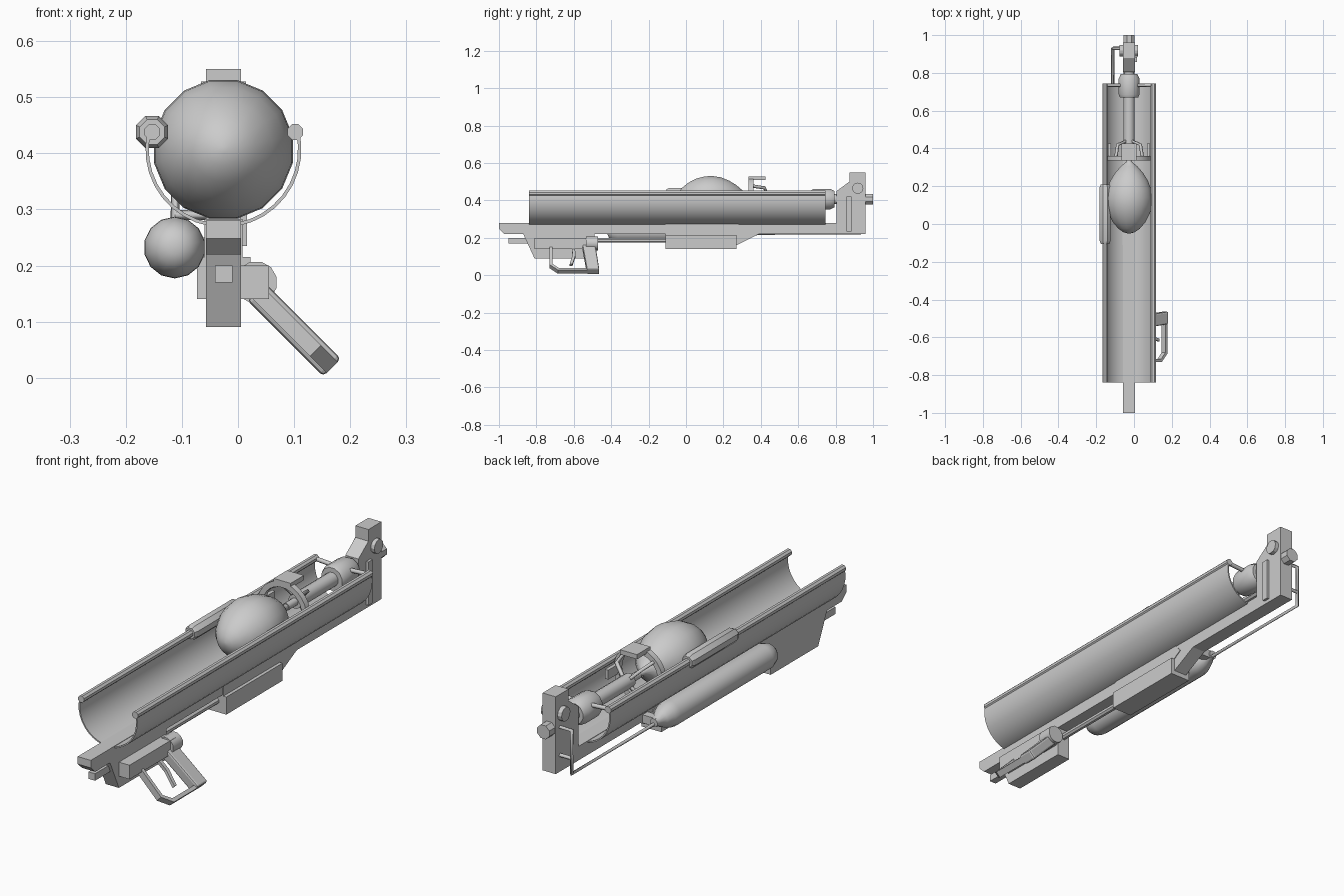
import bpy, bmesh, math
from mathutils import Vector

if "Cube" in bpy.data.objects:
    bpy.data.objects.remove(bpy.data.objects["Cube"])

CX, CZ = -0.026, 0.407          # launch axis
BX = (-0.057, 0.005)            # frame width


def make(name, bm, smooth=None):
    bmesh.ops.recalc_face_normals(bm, faces=bm.faces[:])
    me = bpy.data.meshes.new(name)
    bm.to_mesh(me)
    bm.free()
    ob = bpy.data.objects.new(name, me)
    bpy.context.collection.objects.link(ob)
    if smooth:
        bpy.ops.object.select_all(action='DESELECT')
        bpy.context.view_layer.objects.active = ob
        ob.select_set(True)
        bpy.ops.object.shade_smooth_by_angle(angle=math.radians(smooth))
    return ob


def extrude_yz(name, pts, x0, x1):
    """Side profile in y,z pulled across x."""
    bm = bmesh.new()
    f = bm.faces.new([bm.verts.new((x0, y, z)) for y, z in pts])
    r = bmesh.ops.extrude_face_region(bm, geom=[f])
    vs = [v for v in r['geom'] if isinstance(v, bmesh.types.BMVert)]
    bmesh.ops.translate(bm, verts=vs, vec=(x1 - x0, 0, 0))
    return make(name, bm)


def box(name, x, y, z):
    return extrude_yz(name, [(y[0], z[0]), (y[1], z[0]), (y[1], z[1]), (y[0], z[1])], *x)


def lathe(name, prof, x, z, n=12, smooth=40):
    """Turned shape about a y axis; prof holds (y, radius)."""
    bm = bmesh.new()
    rings = []
    for y, r in prof:
        rings.append([bm.verts.new((x + r * math.cos(2 * math.pi * (i + .5) / n), y,
                                    z + r * math.sin(2 * math.pi * (i + .5) / n))) for i in range(n)])
    for a, b in zip(rings, rings[1:]):
        for i in range(n):
            j = (i + 1) % n
            bm.faces.new((a[i], a[j], b[j], b[i]))
    bm.faces.new(rings[0])
    bm.faces.new(rings[-1])
    return make(name, bm, smooth)


def pipe(name, pts, r, sides=4):
    """Bent rod through the given points."""
    cu = bpy.data.curves.new(name, 'CURVE')
    cu.dimensions = '3D'
    cu.bevel_depth, cu.bevel_resolution, cu.use_fill_caps = r, max(0, sides // 2 - 2), True
    sp = cu.splines.new('POLY')
    sp.points.add(len(pts) - 1)
    for p, c in zip(sp.points, pts):
        p.co = (*c, 1)
    ob = bpy.data.objects.new(name, cu)
    bpy.context.collection.objects.link(ob)
    return ob


def arc_band(name, r0, r1, y0, y1, a0, a1, n):
    """Curved slab about the launch axis, angles in degrees."""
    bm = bmesh.new()
    rows = []
    for i in range(n + 1):
        a = math.radians(a0 + (a1 - a0) * i / n)
        rows.append([bm.verts.new((CX + r * math.cos(a), y, CZ + r * math.sin(a)))
                     for r, y in ((r0, y0), (r1, y0), (r1, y1), (r0, y1))])
    for a, b in zip(rows, rows[1:]):
        for k in range(4):
            m = (k + 1) % 4
            bm.faces.new((a[k], a[m], b[m], b[k]))
    bm.faces.new(rows[0])
    bm.faces.new(rows[-1])
    return make(name, bm, 35)


# Frame: one long profile with front stock block and tall rear plate
extrude_yz("frame", [(-1, .28), (-1, .248), (-.97, .22), (-.87, .22), (-.81, .09), (-.49, .09),
                     (-.49, .22), (-.11, .22), (-.11, .16), (.27, .16), (.39, .22), (.96, .22),
                     (.96, .55), (.873, .55), (.873, .5), (.805, .45), (.805, .28), (.34, .28)], *BX)
box("underside_housing", (-.073, .022), (-.11, .27), (.14, .215))
extrude_yz("housing_wedge", [(-.11, .215), (.27, .215), (.31, .24), (.27, .283), (-.11, .283)], -.06, .008)

# Trough and side rails
arc_band("trough", .133, .139, -.84, .745, 166, 374, 20)
for side, x in (("left", -.153), ("right", .102)):
    lathe(side + "_rail", [(-.84, .015), (.745, .015)], x, .438, 8)
    pipe(side + "_cross_rod", [(x, .735, .438), (CX, .735, .43)], .009, 6)
lathe("rail_sleeve", [(-.105, .024), (-.09, .031), (.195, .031), (.21, .024)], -.153, .438, 8, 25)

# Shell with pointed tail
lathe("shell", [(-.05, .006), (-.044, .03), (-.025, .058), (.01, .088), (.055, .112), (.1, .124),
                (.14, .126), (.185, .119), (.23, .101), (.27, .076), (.305, .045), (.33, .014), (.36, .012)],
      CX, CZ, 16, 60)

# Carriage ring with tabs and spokes
arc_band("carriage_ring", .093, .116, .335, .36, 0, 180, 14)
arc_band("carriage_ring_lower", .093, .116, .335, .36, 180, 360, 14)
box("carriage_top_tab", (-.066, .014), (.335, .425), (.508, .528))
for k in range(4):
    a = math.radians(45 + 90 * k)
    d = Vector((math.cos(a), 0, math.sin(a)))
    c = Vector((CX, 0, CZ))
    pipe("carriage_spoke_%d" % k, [c + d * .1 + Vector((0, .35, 0)), c + d * .085 + Vector((0, .42, 0)),
                                   c + d * .02 + Vector((0, .44, 0))], .009)
for x in (-.138, .07):
    box("carriage_side_tab", (x, x + .016), (.335, .425), (.385, .425))

# Piston, collar and rear knobs
lathe("piston", [(.36, .016), (.42, .016), (.42, .03), (.68, .03)], CX, CZ, 12)
lathe("piston_collar", [(.67, .05), (.685, .057), (.77, .057), (.795, .045), (.795, .028), (.83, .028)],
      CX, CZ, 12)
lathe("rear_knob", [(.95, .031), (1, .031)], CX, CZ, 8, 25)
extrude_yz("pivot_pin", [(.918 + .03 * math.cos(math.pi * i / 6), .465 + .03 * math.sin(math.pi * i / 6))
                         for i in range(12)], -.076, .022)
box("plate_slide", (.0, .016), (.857, .885), (.235, .42))

# Gas tank and feed pipe
lathe("gas_tank", [(-.42, .012), (-.413, .03), (-.395, .045), (-.365, .054), (-.35, .055), (.27, .055),
                   (.3, .05), (.335, .035), (.36, .02), (.38, .018)], -.113, .232, 14, 50)
pipe("feed_pipe", [(-.112, .36, .225), (-.112, .93, .225), (-.112, .93, .41), (-.04, .93, .41)], .009)
pipe("feed_branch", [(-.112, .93, .29), (-.04, .93, .29)], .009)
box("tank_bracket", (-.12, -.05), (.34, .375), (.215, .25))

# Underside rod
lathe("under_rod", [(-.52, .014), (-.1, .014)], CX, .187, 8)
box("front_rod_end", (-.041, -.01), (-.95, -.8), (.17, .2))

# Grip mount, then tilted handle, guard and trigger
box("grip_mount", (.0, .055), (-.81, -.5), (.14, .2))
lathe("grip_hub", [(-.535, .038), (-.47, .038)], .032, .17, 12)
DOWN, OUT = Vector((.707, 0, -.707)), Vector((.707, 0, .707))
TOP = Vector((.032, 0, .154))


def tilted(name, pts, w):
    """Profile in (y, distance down the handle) given thickness w."""
    bm = bmesh.new()
    lo, hi = [[bm.verts.new(TOP + DOWN * s + OUT * o + Vector((0, y, 0))) for y, s in pts]
              for o in (-w / 2, w / 2)]
    bm.faces.new(lo)
    bm.faces.new(hi)
    for i in range(len(pts)):
        j = (i + 1) % len(pts)
        bm.faces.new((lo[i], lo[j], hi[j], hi[i]))
    return make(name, bm)


handle = tilted("handle", [(-.555, 0), (-.485, 0), (-.463, .192), (-.53, .192)], .045)
bev = handle.modifiers.new("round", 'BEVEL')
bev.width, bev.segments, bev.limit_method, bev.angle_limit = .008, 2, 'ANGLE', 1.0
tilted("trigger_guard", [(-.73, 0), (-.73, .15), (-.685, .192), (-.52, .192), (-.52, .176), (-.68, .176),
                         (-.715, .145), (-.715, 0)], .028)
tilted("trigger", [(-.612, 0), (-.595, 0), (-.59, .07), (-.607, .14), (-.622, .14), (-.606, .07)], .014)
